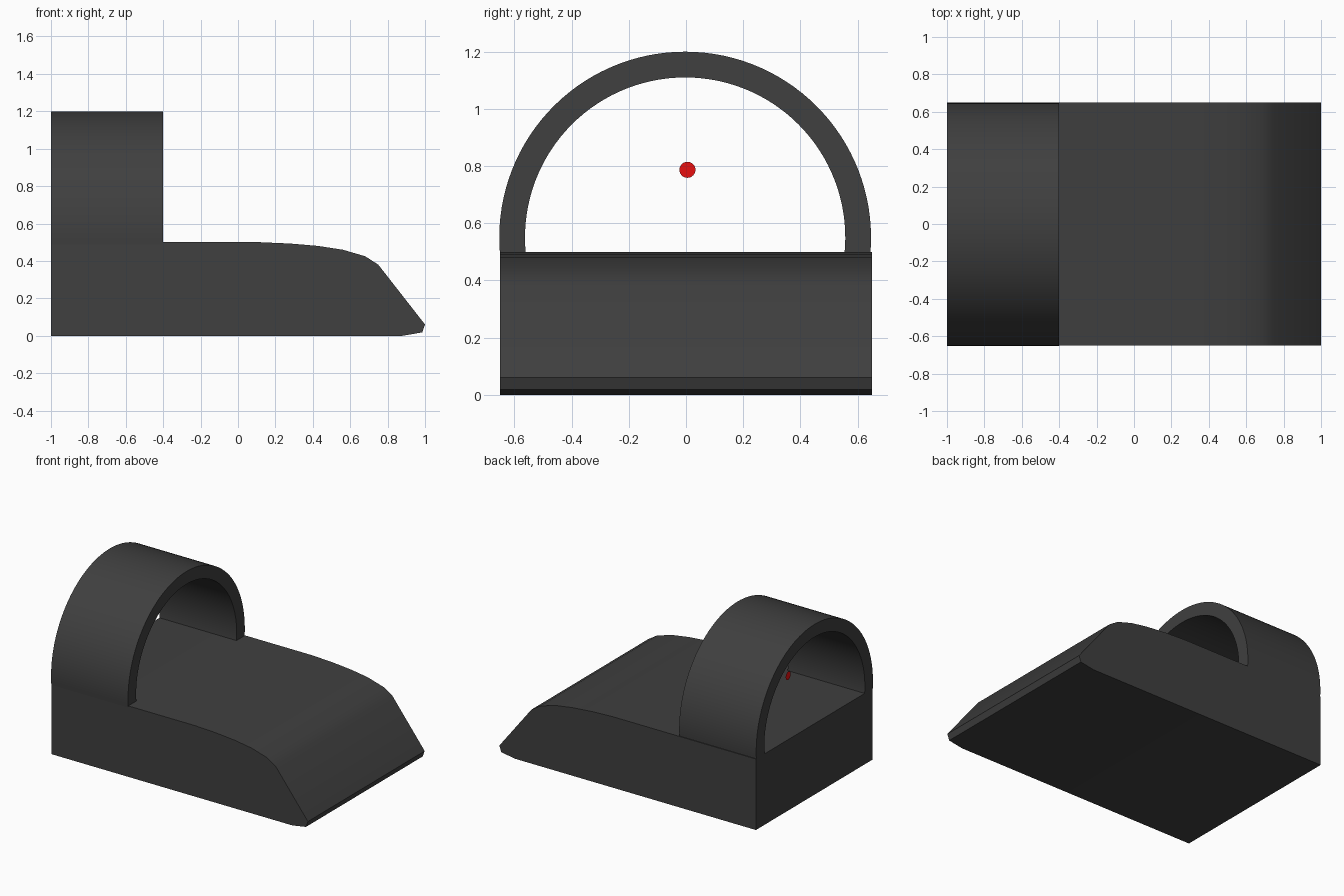
import bpy, bmesh, math

if "Cube" in bpy.data.objects:
    bpy.data.objects.remove(bpy.data.objects["Cube"])


def paint(obj, name, color):
    mat = bpy.data.materials.get(name) or bpy.data.materials.new(name)
    mat.diffuse_color = color
    mat.use_nodes = True
    mat.node_tree.nodes["Principled BSDF"].inputs["Base Color"].default_value = mat.diffuse_color
    obj.data.materials.append(mat)


def extrude_profile(name, points, depth):
    """Fill a closed outline of 3D points and push it along the depth vector."""
    bm = bmesh.new()
    face = bm.faces.new([bm.verts.new(p) for p in points])
    ext = bmesh.ops.extrude_face_region(bm, geom=[face], use_keep_orig=True)
    moved = [v for v in ext["geom"] if isinstance(v, bmesh.types.BMVert)]
    bmesh.ops.translate(bm, verts=moved, vec=depth)
    bmesh.ops.recalc_face_normals(bm, faces=bm.faces)
    mesh = bpy.data.meshes.new(name)
    bm.to_mesh(mesh)
    bm.free()
    obj = bpy.data.objects.new(name, mesh)
    bpy.context.collection.objects.link(obj)
    bpy.ops.object.select_all(action='DESELECT')
    obj.select_set(True)
    bpy.context.view_layer.objects.active = obj
    bpy.ops.object.shade_smooth_by_angle(angle=math.radians(30))
    paint(obj, "dark_grey", (0.05, 0.05, 0.05, 1))
    return obj


# Body: side profile with a rounded, sloping nose
profile = [(-1, 0), (0.88, 0), (0.985, 0.018), (1, 0.06), (0.75, 0.38),
           (0.68, 0.425), (0.56, 0.46), (0.43, 0.48), (0.28, 0.493),
           (0.12, 0.5), (-1, 0.5)]
extrude_profile("body", [(x, -0.65, z) for x, z in profile], (0, 1.3, 0))

# Rear arch: ring section whose feet sink slightly into the body
CY, CZ, FOOT_Z, STEPS = -0.003, 0.55, 0.487, 64


def arc(radius):
    start = math.asin((FOOT_Z - CZ) / radius)
    span = math.pi - 2 * start
    return [(-1, CY + radius * math.cos(start + span * i / STEPS),
             CZ + radius * math.sin(start + span * i / STEPS))
            for i in range(STEPS + 1)]


extrude_profile("arch", arc(0.65) + arc(0.56)[::-1], (0.6, 0, 0))

# Red dot: thin disc hanging in the arch opening
bpy.ops.mesh.primitive_circle_add(vertices=32, radius=0.028, fill_type='NGON',
                                  location=(-0.8, 0.005, 0.787),
                                  rotation=(0, math.pi / 2, 0))
dot = bpy.context.object
dot.name = "red_dot"
paint(dot, "red", (0.8, 0.005, 0.005, 1))
